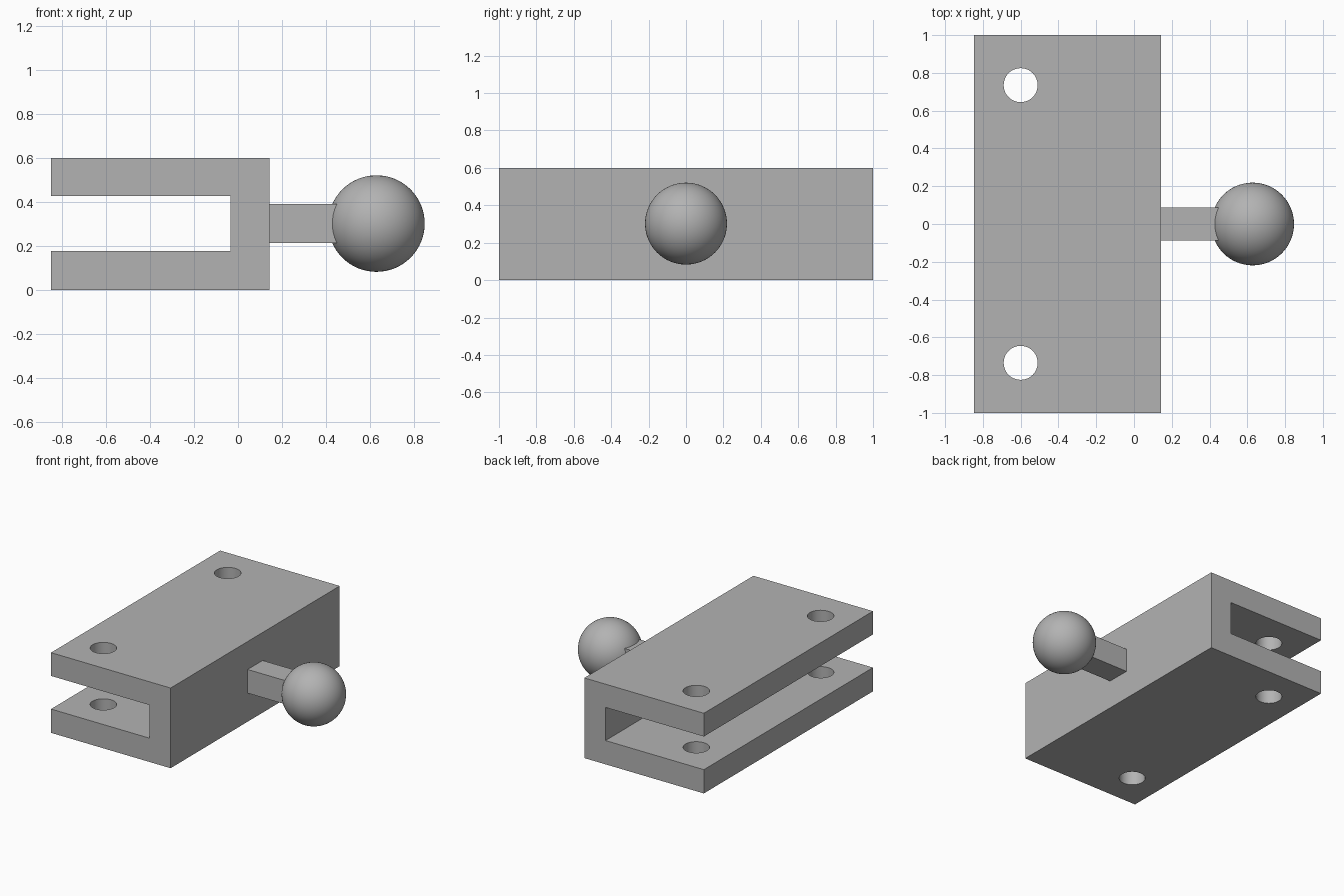
import bpy
import bmesh
from math import radians

cube = bpy.data.objects.get("Cube")
if cube:
    bpy.data.objects.remove(cube, do_unlink=True)

grey = bpy.data.materials.new("plain_grey")
grey.use_nodes = True
grey.diffuse_color = (0.45, 0.45, 0.45, 1)
grey.node_tree.nodes["Principled BSDF"].inputs["Base Color"].default_value = grey.diffuse_color


def finish(obj, name, smooth=False):
    obj.name = name
    obj.data.materials.append(grey)
    if smooth:
        bpy.context.view_layer.objects.active = obj
        obj.select_set(True)
        bpy.ops.object.shade_smooth_by_angle(angle=radians(30))
    return obj


# Clevis body: C-shaped profile extruded along y
profile = [(-0.848, 0), (0.142, 0), (0.142, 0.6), (-0.848, 0.6),
           (-0.848, 0.426), (-0.034, 0.426), (-0.034, 0.178), (-0.848, 0.178)]
bm = bmesh.new()
face = bm.faces.new([bm.verts.new((x, -1, z)) for x, z in profile])
ext = bmesh.ops.extrude_face_region(bm, geom=[face])
bmesh.ops.translate(bm, vec=(0, 2, 0),
                    verts=[v for v in ext["geom"] if isinstance(v, bmesh.types.BMVert)])
bmesh.ops.recalc_face_normals(bm, faces=bm.faces)
mesh = bpy.data.meshes.new("clevis_body")
bm.to_mesh(mesh)
bm.free()
body = bpy.data.objects.new("clevis_body", mesh)
bpy.context.collection.objects.link(body)

# Pin holes through both plates
for y in (-0.735, 0.735):
    bpy.ops.mesh.primitive_cylinder_add(vertices=48, radius=0.09, depth=1, location=(-0.6, y, 0.3))
    cutter = bpy.context.object
    cutter.name = "pin_hole_cutter"
    mod = body.modifiers.new("pin_hole", "BOOLEAN")
    mod.object = cutter
    mod.solver = "EXACT"
    bpy.ops.object.select_all(action="DESELECT")
    bpy.context.view_layer.objects.active = body
    body.select_set(True)
    bpy.ops.object.modifier_apply(modifier=mod.name)
    bpy.data.objects.remove(cutter, do_unlink=True)
body.data.materials.clear()
finish(body, "clevis_body", smooth=True)
bpy.ops.object.select_all(action="DESELECT")

# Square neck joining the body to the ball
bpy.ops.mesh.primitive_cube_add(size=1, location=(0.341, 0, 0.302))
neck = finish(bpy.context.object, "square_neck")
neck.scale = (0.4, 0.177, 0.177)

# Ball end
bpy.ops.mesh.primitive_uv_sphere_add(segments=64, ring_count=32, radius=0.219,
                                     location=(0.628, 0, 0.302))
finish(bpy.context.object, "ball_end", smooth=True)
